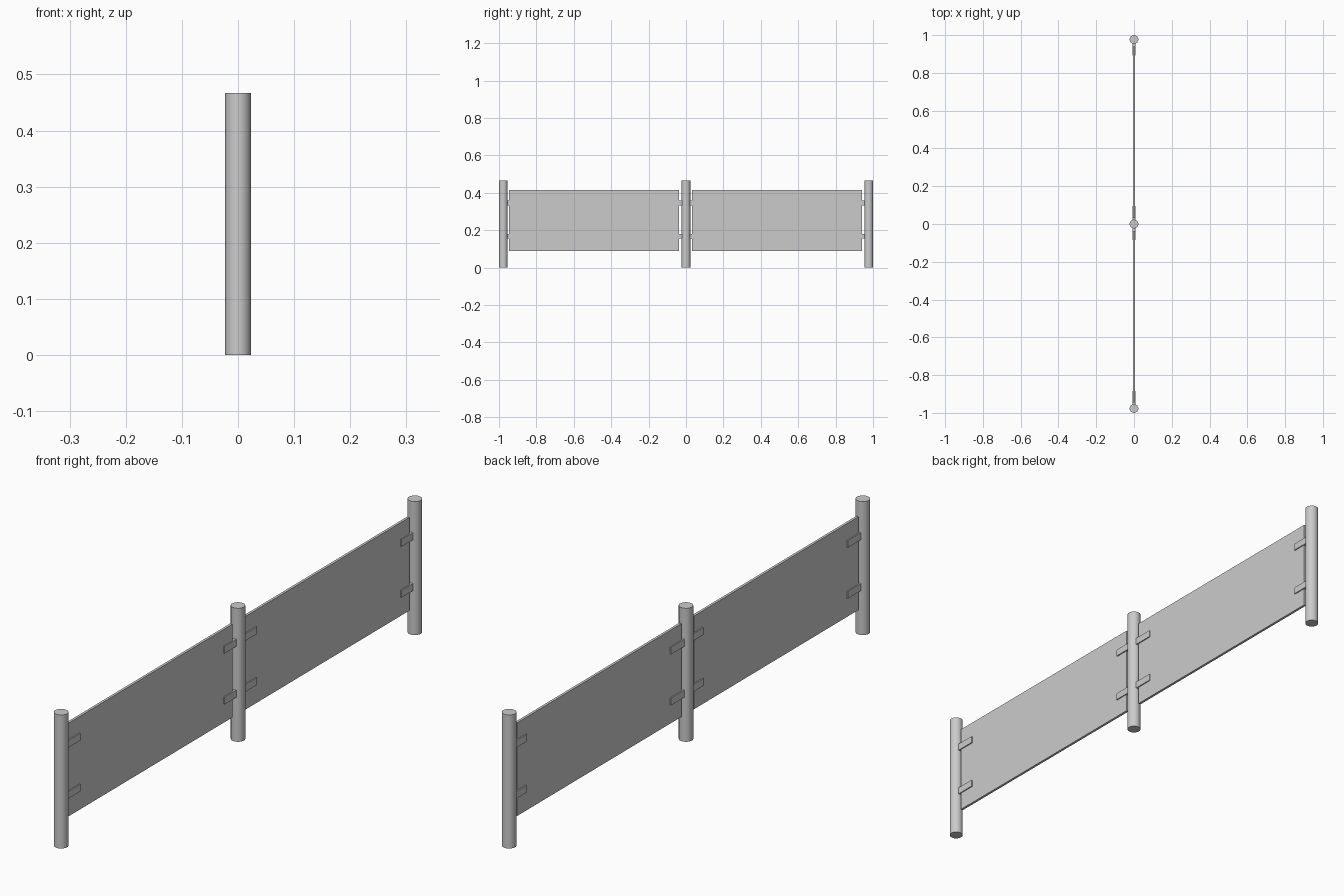
import bpy

if "Cube" in bpy.data.objects:
    bpy.data.objects.remove(bpy.data.objects["Cube"])

POST_R, POST_H, SPACING = 0.023, 0.467, 0.977


def box(name, x, y, z):
    """Box from (min, max) ranges on each axis."""
    bpy.ops.mesh.primitive_cube_add(size=1, location=[sum(r) / 2 for r in (x, y, z)])
    ob = bpy.context.object
    ob.name = name
    ob.scale = [r[1] - r[0] for r in (x, y, z)]
    bpy.ops.object.transform_apply(location=False, rotation=False, scale=True)
    return ob


# Three round posts
for i, y in enumerate((-SPACING, 0, SPACING)):
    bpy.ops.mesh.primitive_cylinder_add(vertices=32, radius=POST_R, depth=POST_H,
                                        location=(0, y, POST_H / 2))
    bpy.context.object.name = f"post_{i + 1}"
    bpy.ops.object.shade_smooth_by_angle()

# Two thin panels, each held by clips reaching in from both neighbouring posts
for i, y0 in enumerate((-SPACING, 0)):
    y1 = y0 + SPACING
    box(f"panel_{i + 1}", (-0.0045, 0.0045), (y0 + 0.031, y1 - 0.037), (0.09, 0.416))
    for level, z in (("lower", 0.168), ("upper", 0.346)):
        span_z = (z - 0.0125, z + 0.0125)
        box(f"{level}_clip_{i + 1}_start", (-0.0085, 0.0085), (y0 + 0.01, y0 + 0.094), span_z)
        box(f"{level}_clip_{i + 1}_end", (-0.0085, 0.0085), (y1 - 0.086, y1 - 0.01), span_z)
